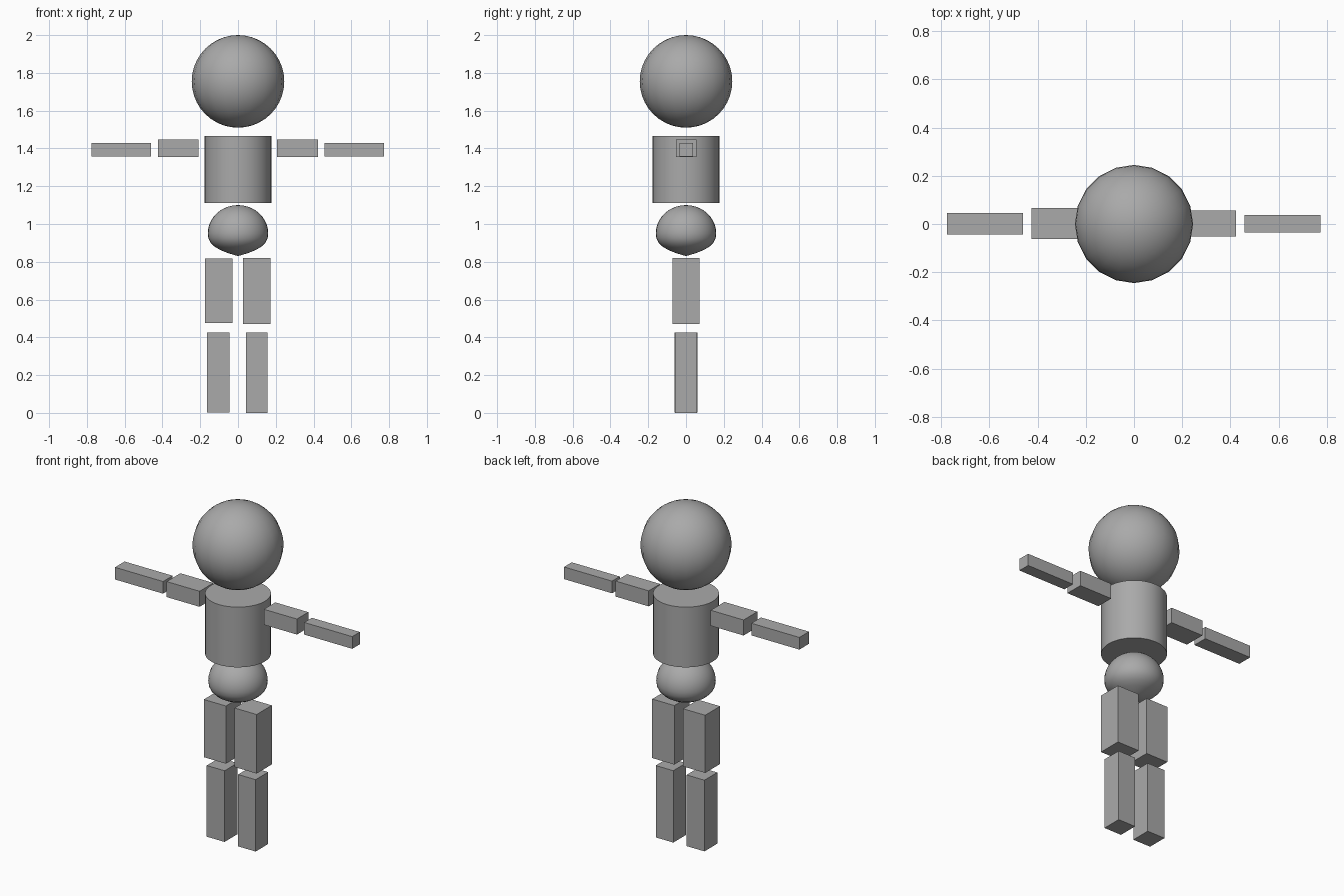
import bpy, bmesh, math

if "Cube" in bpy.data.objects:
    bpy.data.objects.remove(bpy.data.objects["Cube"])

grey = bpy.data.materials.new("plain grey")
grey.diffuse_color = (0.4, 0.4, 0.4, 1)
grey.use_nodes = True
grey.node_tree.nodes["Principled BSDF"].inputs["Base Color"].default_value = grey.diffuse_color


def finish(name, bm, smooth=None):
    """Turn a bmesh into a named grey object, smooth below the given angle."""
    bmesh.ops.recalc_face_normals(bm, faces=bm.faces)
    mesh = bpy.data.meshes.new(name)
    bm.to_mesh(mesh)
    bm.free()
    mesh.materials.append(grey)
    ob = bpy.data.objects.new(name, mesh)
    bpy.context.collection.objects.link(ob)
    if smooth:
        bpy.ops.object.select_all(action='DESELECT')
        bpy.context.view_layer.objects.active = ob
        ob.select_set(True)
        bpy.ops.object.shade_smooth_by_angle(angle=math.radians(smooth))
    return ob


def box(name, x, y, z):
    """Box from (min, max) extents on each axis."""
    bm = bmesh.new()
    bmesh.ops.create_cube(bm, size=1)
    for v in bm.verts:
        v.co = [(a + b) / 2 + c * (b - a) for c, (a, b) in zip(v.co, (x, y, z))]
    return finish(name, bm)


def lathe(name, profile, steps, smooth):
    """Revolve an (r, z) profile around the z axis."""
    bm = bmesh.new()
    vs = [bm.verts.new((r, 0, z)) for r, z in profile]
    es = [bm.edges.new(p) for p in zip(vs, vs[1:])]
    bmesh.ops.spin(bm, geom=vs + es, cent=(0, 0, 0), axis=(0, 0, 1),
                   angle=2 * math.pi, steps=steps)
    bmesh.ops.remove_doubles(bm, verts=bm.verts, dist=1e-4)
    return finish(name, bm, smooth)


# Head: 20-sided ball
bm = bmesh.new()
bmesh.ops.create_uvsphere(bm, u_segments=20, v_segments=20, radius=0.245)
bmesh.ops.translate(bm, verts=bm.verts, vec=(0, 0, 1.755))
finish("head", bm, 60)

# Torso: plain drum
lathe("torso", [(0, 1.11), (0.177, 1.11), (0.177, 1.467), (0, 1.467)], 40, 40)

# Pelvis: domed top, rounded rim, shallow cone below
dome = [(0.16 * math.cos(t), 0.95 + 0.15 * math.sin(t))
        for t in (math.pi / 2 * (1 - i / 10) for i in range(11))]
cone = [(0.157, 0.925), (0.146, 0.902), (0.125, 0.881),
        (0.095, 0.863), (0.05, 0.845), (0, 0.83)]
lathe("pelvis", dome + cone, 32, 60)

# Arms: the left pair is a little deeper than the right
box("left_upper_arm", (-0.424, -0.208), (-0.063, 0.066), (1.355, 1.447))
box("left_forearm", (-0.776, -0.461), (-0.044, 0.046), (1.358, 1.43))
box("right_upper_arm", (0.206, 0.423), (-0.052, 0.055), (1.355, 1.447))
box("right_forearm", (0.459, 0.774), (-0.035, 0.037), (1.358, 1.43))

# Legs
box("left_thigh", (-0.175, -0.03), (-0.07, 0.07), (0.475, 0.817))
box("right_thigh", (0.027, 0.172), (-0.071, 0.071), (0.471, 0.821))
box("left_shin", (-0.163, -0.046), (-0.06, 0.06), (0.003, 0.425))
box("right_shin", (0.042, 0.157), (-0.059, 0.059), (0, 0.426))
